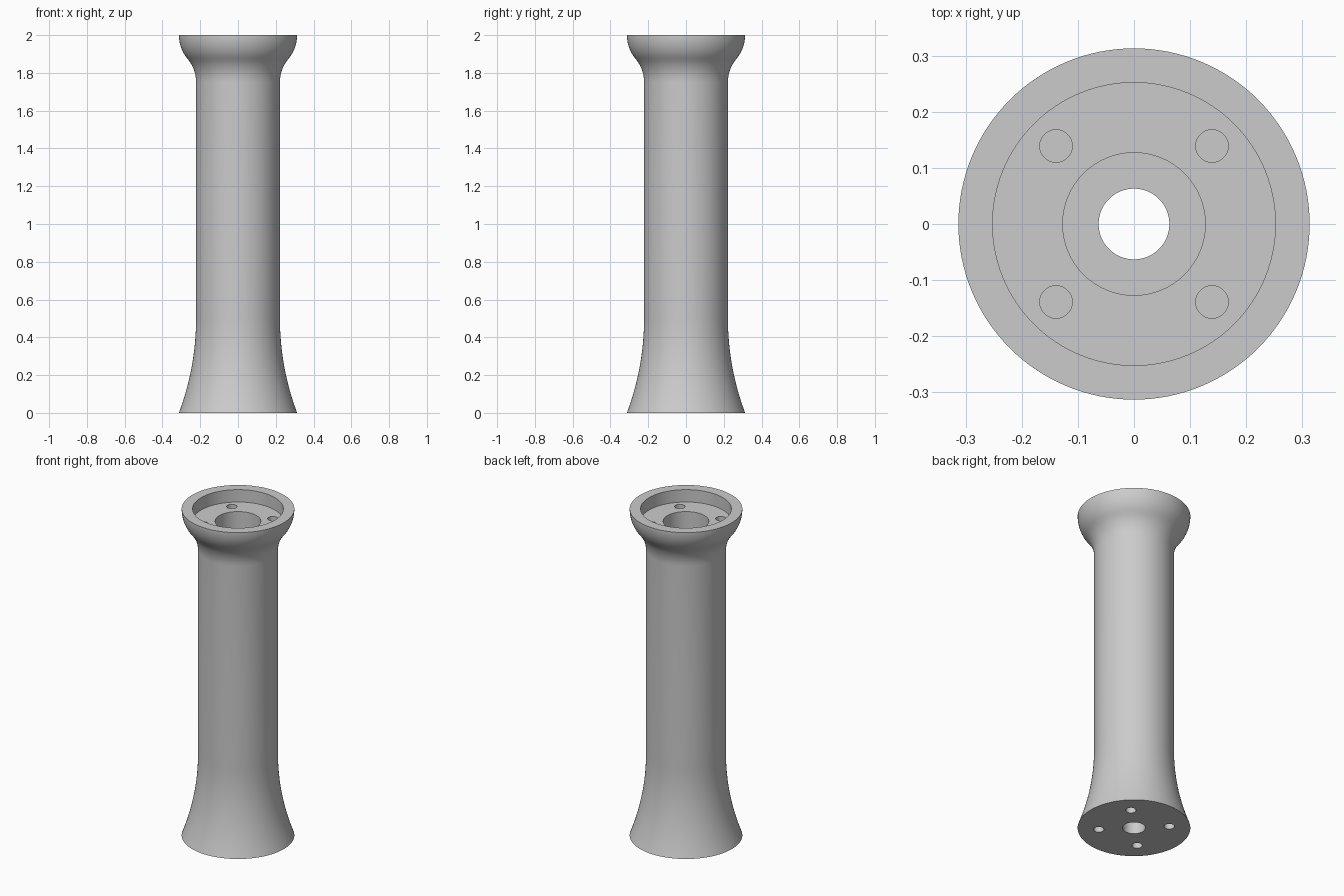
import bpy, bmesh, math

if "Cube" in bpy.data.objects:
    bpy.data.objects.remove(bpy.data.objects["Cube"])

SEG = 128
HEIGHT = 2.0
R_END, R_SHAFT = 0.313, 0.222
R_RECESS, R_BORE, R_HOLE = 0.252, 0.127, 0.063
Z_FLOOR, Z_BASE = 1.924, 0.10


def sag(d, span, rise):
    """Offset of a circular arc from its tangent line, d along that line."""
    rad = (span ** 2 + rise ** 2) / (2 * rise)
    return rad - math.sqrt(rad ** 2 - d ** 2)


# Outer profile: wide flared foot, straight shaft, S-curved collar
flare, rise = 0.5, R_END - R_SHAFT
profile = []
for i in range(17):
    z = flare * i / 16
    profile.append((R_SHAFT + sag(flare - z, flare, rise), z))
z0, half = 1.75, 0.125
for i in range(21):
    d = 2 * half * i / 20
    if d <= half:
        r = R_SHAFT + sag(d, half, rise / 2)
    else:
        r = R_END - sag(2 * half - d, half, rise / 2)
    profile.append((r, z0 + d))

# Inner profile: top recess, central bore, small outlet in the base
profile += [(R_RECESS, HEIGHT), (R_RECESS, Z_FLOOR), (R_BORE, Z_FLOOR),
            (R_BORE, Z_BASE), (R_HOLE, Z_BASE), (R_HOLE, 0)]

# Turn the closed profile around the z axis
bm = bmesh.new()
rings = []
for r, z in profile:
    rings.append([bm.verts.new((r * math.cos(2 * math.pi * k / SEG),
                                r * math.sin(2 * math.pi * k / SEG), z))
                  for k in range(SEG)])
for a, b in zip(rings, rings[1:] + rings[:1]):
    for k in range(SEG):
        n = (k + 1) % SEG
        bm.faces.new((a[k], a[n], b[n], b[k]))
bmesh.ops.recalc_face_normals(bm, faces=bm.faces)
mesh = bpy.data.meshes.new("column")
bm.to_mesh(mesh)
bm.free()
column = bpy.data.objects.new("column", mesh)
bpy.context.collection.objects.link(column)

grey = bpy.data.materials.new("grey")
grey.diffuse_color = (0.6, 0.6, 0.6, 1)
grey.use_nodes = True
grey.node_tree.nodes["Principled BSDF"].inputs["Base Color"].default_value = grey.diffuse_color
mesh.materials.append(grey)


# Blind bolt holes in the recess floor and in the underside
def drill(x, y, z, depth, radius):
    bpy.ops.mesh.primitive_cylinder_add(vertices=32, radius=radius,
                                        depth=2 * depth, location=(x, y, z))
    cutter = bpy.context.object
    cutter.name = "bolt_hole_cutter"
    cutter.hide_render = True
    cutter.data.materials.append(grey)
    mod = column.modifiers.new("bolt_hole", 'BOOLEAN')
    mod.operation = 'DIFFERENCE'
    mod.solver = 'EXACT'
    mod.object = cutter
    bpy.context.view_layer.objects.active = column
    bpy.ops.object.modifier_apply(modifier=mod.name)
    bpy.data.objects.remove(cutter)


for sx in (-1, 1):
    for sy in (-1, 1):
        drill(sx * 0.139, sy * 0.139, Z_FLOOR, 0.09, 0.029)
        drill(sx * 0.139, sy * 0.139, 0, 0.10, 0.029)

# Smooth curved walls, crisp rims
bpy.ops.object.select_all(action='DESELECT')
column.select_set(True)
bpy.context.view_layer.objects.active = column
bpy.ops.object.shade_smooth_by_angle(angle=math.radians(30))
